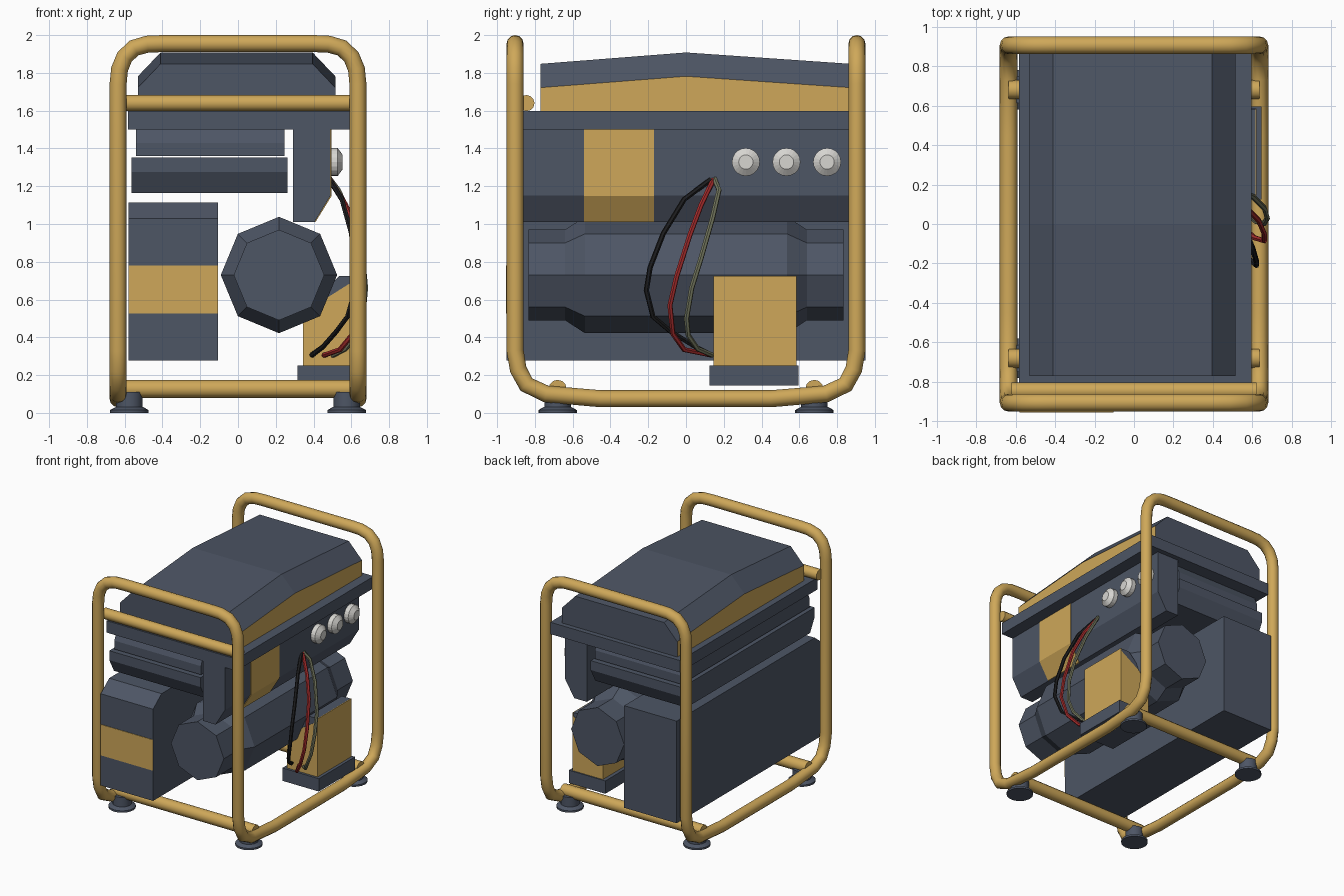
import bpy, bmesh, math
from mathutils import Vector

if "Cube" in bpy.data.objects:
    bpy.data.objects.remove(bpy.data.objects["Cube"])


def material(name, rgb):
    m = bpy.data.materials.new(name)
    m.diffuse_color = (*rgb, 1)
    m.use_nodes = True
    m.node_tree.nodes["Principled BSDF"].inputs["Base Color"].default_value = m.diffuse_color
    return m


YELLOW = material("ochre yellow", (0.62, 0.39, 0.10))
DARK = material("slate grey", (0.075, 0.092, 0.13))
LIGHT = material("light grey", (0.68, 0.67, 0.64))
BLACK = material("cable black", (0.012, 0.012, 0.013))
RED = material("cable red", (0.38, 0.025, 0.025))
OLIVE = material("cable olive", (0.17, 0.18, 0.11))


def loft(name, rings, mats, rule=None, smooth=False):
    """Skin a list of equal-length rings, capping both ends."""
    bm = bmesh.new()
    rows = [[bm.verts.new(p) for p in r] for r in rings]
    n = len(rows[0])
    for a, b in zip(rows, rows[1:]):
        for i in range(n):
            j = (i + 1) % n
            bm.faces.new((a[i], a[j], b[j], b[i]))
    bm.faces.new(rows[0])
    bm.faces.new(rows[-1])
    bmesh.ops.recalc_face_normals(bm, faces=bm.faces[:])
    bm.normal_update()
    if rule:
        for f in bm.faces:
            f.material_index = rule(f.normal)
    me = bpy.data.meshes.new(name)
    bm.to_mesh(me)
    bm.free()
    for m in mats:
        me.materials.append(m)
    ob = bpy.data.objects.new(name, me)
    bpy.context.collection.objects.link(ob)
    if smooth:
        bpy.ops.object.select_all(action='DESELECT')
        ob.select_set(True)
        bpy.context.view_layer.objects.active = ob
        bpy.ops.object.shade_smooth_by_angle(angle=math.radians(35))
    return ob


def prism_y(name, xz, y0, y1, mats, rule=None):
    return loft(name, [[(x, y, z) for x, z in xz] for y in (y0, y1)], mats, rule)


def prism_x(name, yz, x0, x1, mats):
    return loft(name, [[(x, y, z) for y, z in yz] for x in (x0, x1)], mats)


def box(name, x0, x1, y0, y1, z0, z1, mat):
    return prism_y(name, [(x0, z0), (x1, z0), (x1, z1), (x0, z1)], y0, y1, [mat])


def lathe(name, centre, axis, profile, sides, mat, smooth=False):
    """Rings of (distance along axis, radius)."""
    rings = []
    for d, r in profile:
        ring = []
        for i in range(sides):
            a = 2 * math.pi * i / sides
            p = [r * math.cos(a), r * math.sin(a)]
            p.insert(axis, d)
            ring.append(Vector(centre) + Vector(p))
        rings.append(ring)
    return loft(name, rings, [mat], smooth=smooth)


def tube(name, pts, radius, mat, cyclic=False, res=4):
    cu = bpy.data.curves.new(name, 'CURVE')
    cu.dimensions = '3D'
    cu.bevel_depth = radius
    cu.bevel_resolution = res
    cu.use_fill_caps = True
    sp = cu.splines.new('POLY')
    sp.points.add(len(pts) - 1)
    for p, co in zip(sp.points, pts):
        p.co = (*co, 1)
    sp.use_cyclic_u = cyclic
    cu.materials.append(mat)
    ob = bpy.data.objects.new(name, cu)
    bpy.context.collection.objects.link(ob)
    bpy.ops.object.select_all(action='DESELECT')
    ob.select_set(True)
    bpy.context.view_layer.objects.active = ob
    bpy.ops.object.convert(target='MESH')
    bpy.ops.object.shade_smooth_by_angle(angle=math.radians(50))


# Tubular frame: one quarter of the path, mirrored into a closed loop
quarter = [(0.40, -0.905, 1.955), (0.48, -0.905, 1.952), (0.55, -0.905, 1.932),
           (0.60, -0.905, 1.885), (0.627, -0.905, 1.82), (0.635, -0.905, 1.74),
           (0.635, -0.905, 0.33), (0.635, -0.888, 0.23), (0.635, -0.845, 0.15),
           (0.635, -0.74, 0.10), (0.635, -0.45, 0.075)]
path = quarter + [(x, -y, z) for x, y, z in reversed(quarter)]
path += [(-x, y, z) for x, y, z in reversed(path)]
tube("tube_frame", path, 0.045, YELLOW, cyclic=True)

# Cross bars
tube("front_crossbar", [(-0.62, -0.845, 1.64), (0.62, -0.845, 1.64)], 0.043, YELLOW)
for y, label in ((-0.68, "front"), (0.68, "back")):
    tube(label + "_base_bar", [(-0.635, y, 0.127), (0.635, y, 0.127)], 0.048, YELLOW)
    # Feet
    for x in (-0.575, 0.575):
        lathe(label + "_foot", (x, y, 0), 2,
              [(0, 0.102), (0.015, 0.102), (0.032, 0.07), (0.11, 0.07)],
              20, DARK, smooth=True)

# Fuel tank with a raised middle and yellow sides
tank = []
for y, lift in ((-0.77, 0), (0, 0.06), (0.87, 0)):
    tank.append([(-0.53, y, 1.59), (0.515, y, 1.59), (0.515, y, 1.722 + lift),
                 (0.395, y, 1.848 + lift), (-0.41, y, 1.848 + lift),
                 (-0.53, y, 1.722 + lift)])
loft("fuel_tank", tank, [DARK, YELLOW], lambda n: int(abs(n.x) > 0.9))
box("tank_tray", -0.583, 0.595, -0.87, 0.91, 1.5, 1.597, DARK)

# Muffler stack under the tray
prism_x("muffler_top", [(-0.83, 1.36), (0.83, 1.36), (0.83, 1.43), (0.80, 1.5),
                        (-0.80, 1.5), (-0.83, 1.43)], -0.54, 0.245, [DARK])
prism_x("muffler_bottom", [(-0.80, 1.165), (0.80, 1.165), (0.86, 1.275), (0.86, 1.352),
                           (-0.86, 1.352), (-0.86, 1.275)], -0.565, 0.263, [DARK])

# Left housing with a sloped front edge and a yellow band on its front
prism_x("left_housing", [(-0.95, 0.278), (0.95, 0.278), (0.95, 1.115), (-0.84, 1.115),
                         (-0.95, 1.03)], -0.58, -0.105, [DARK])
box("housing_band", -0.58, -0.105, -0.954, -0.95, 0.527, 0.78, YELLOW)

# Eight-sided motor drum
lathe("motor_drum", (0.217, 0, 0.73), 1,
      [(-0.835, 0.24), (-0.64, 0.24), (-0.535, 0.308),
       (0.535, 0.308), (0.64, 0.24), (0.835, 0.24)], 8, DARK)

# Control panel with its yellow plate
prism_y("control_panel", [(0.29, 1.01), (0.405, 1.01), (0.49, 1.15), (0.49, 1.5),
                          (0.29, 1.5)], -0.87, 0.87, [DARK])
prism_y("panel_plate", [(0.40, 1.01), (0.41, 1.01), (0.495, 1.148), (0.495, 1.5),
                        (0.485, 1.5), (0.485, 1.155)], -0.54, -0.17, [YELLOW])

# Knobs
for y in (0.317, 0.532, 0.747):
    lathe("control_knob", (0.49, y, 1.328), 0,
          [(0, 0.074), (0.038, 0.074), (0.064, 0.038)], 20, LIGHT)

# Battery box on its base, dark on top
box("battery_base", 0.315, 0.645, 0.125, 0.595, 0.145, 0.25, DARK)
prism_y("battery_box", [(0.345, 0.25), (0.615, 0.25), (0.615, 0.70), (0.345, 0.53)],
        0.145, 0.585, [YELLOW, DARK], lambda n: int(n.z > 0.3))
prism_y("battery_lid", [(0.345, 0.53), (0.615, 0.70), (0.615, 0.725), (0.535, 0.725)],
        0.15, 0.58, [DARK])
box("battery_side", 0.614, 0.62, 0.145, 0.585, 0.25, 0.725, YELLOW)

# Cables from panel to battery
cables = {
    "black_cable": (BLACK, [(0.485, .13, 1.235), (.55, -.01, 1.13), (.60, -.12, .95),
                            (.62, -.19, .77), (.62, -.21, .65), (.58, -.175, .51),
                            (.52, -.08, .43), (.45, .05, .35), (.39, .14, .305)]),
    "red_cable": (RED, [(0.485, .145, 1.235), (.57, .08, 1.10), (.63, .02, .94),
                        (.66, -.05, .72), (.66, -.085, .57), (.61, -.07, .42),
                        (.54, -.01, .335), (.455, .14, .305)]),
    "olive_cable": (OLIVE, [(0.485, .15, 1.24), (.53, .175, 1.18), (.60, .14, 1.03),
                            (.66, .08, .82), (.675, .03, .66), (.66, .003, .5),
                            (.62, .012, .41), (.57, .06, .34), (.5, .14, .305)]),
}
for name, (mat, pts) in cables.items():
    tube(name, pts, 0.014, mat, res=1)
